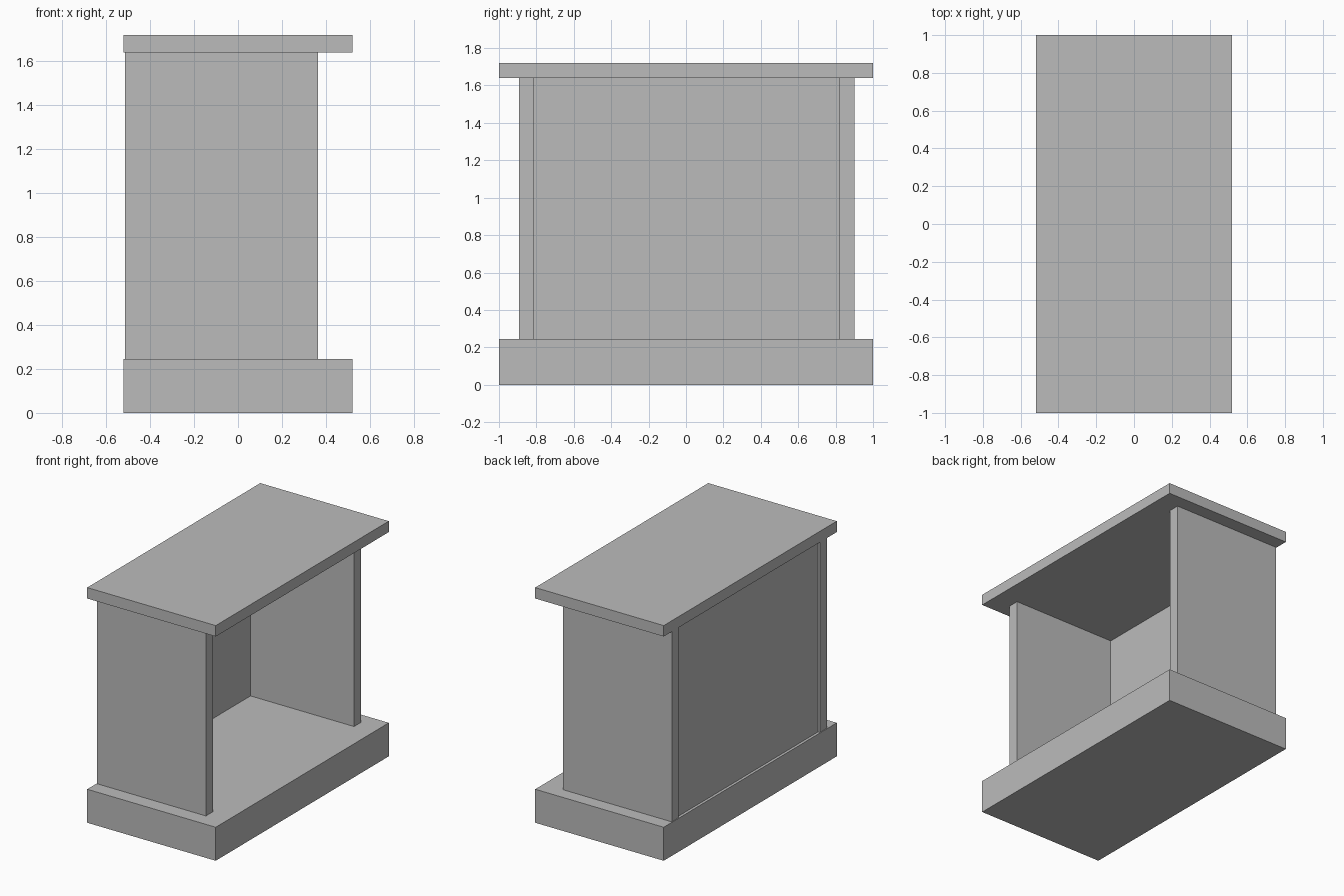
import bpy

if "Cube" in bpy.data.objects:
    bpy.data.objects.remove(bpy.data.objects["Cube"], do_unlink=True)

# Plain grey finish
grey = bpy.data.materials.new("plain_grey")
grey.use_nodes = True
colour = (0.5, 0.5, 0.5, 1)
grey.diffuse_color = colour
grey.node_tree.nodes["Principled BSDF"].inputs["Base Color"].default_value = colour


def box(name, x, y, z):
    """Flat-sided box between the given (low, high) limits on each axis."""
    limits = (x, y, z)
    bpy.ops.mesh.primitive_cube_add(size=1, location=[(a + b) / 2 for a, b in limits])
    obj = bpy.context.object
    obj.name = name
    obj.scale = [b - a for a, b in limits]
    bpy.ops.object.transform_apply(location=False, rotation=False, scale=True)
    obj.data.materials.append(grey)
    return obj


HALF_WIDTH = (-0.52, 0.52)
FULL_LENGTH = (-1, 1)
FLOOR, CEILING = 0.245, 1.64
OPENING = (FLOOR, CEILING)

# Plinth and overhanging top
box("base", HALF_WIDTH, FULL_LENGTH, (0, FLOOR))
box("top_slab", HALF_WIDTH, FULL_LENGTH, (CEILING, 1.72))

# Upright end walls
box("front_wall", (-0.515, 0.365), (-0.892, -0.812), OPENING)
box("back_wall", (-0.515, 0.365), (0.82, 0.9), OPENING)

# Thin panel set in slightly between the walls, closing one long side
box("side_panel", (-0.5, -0.473), (-0.812, 0.82), OPENING)
